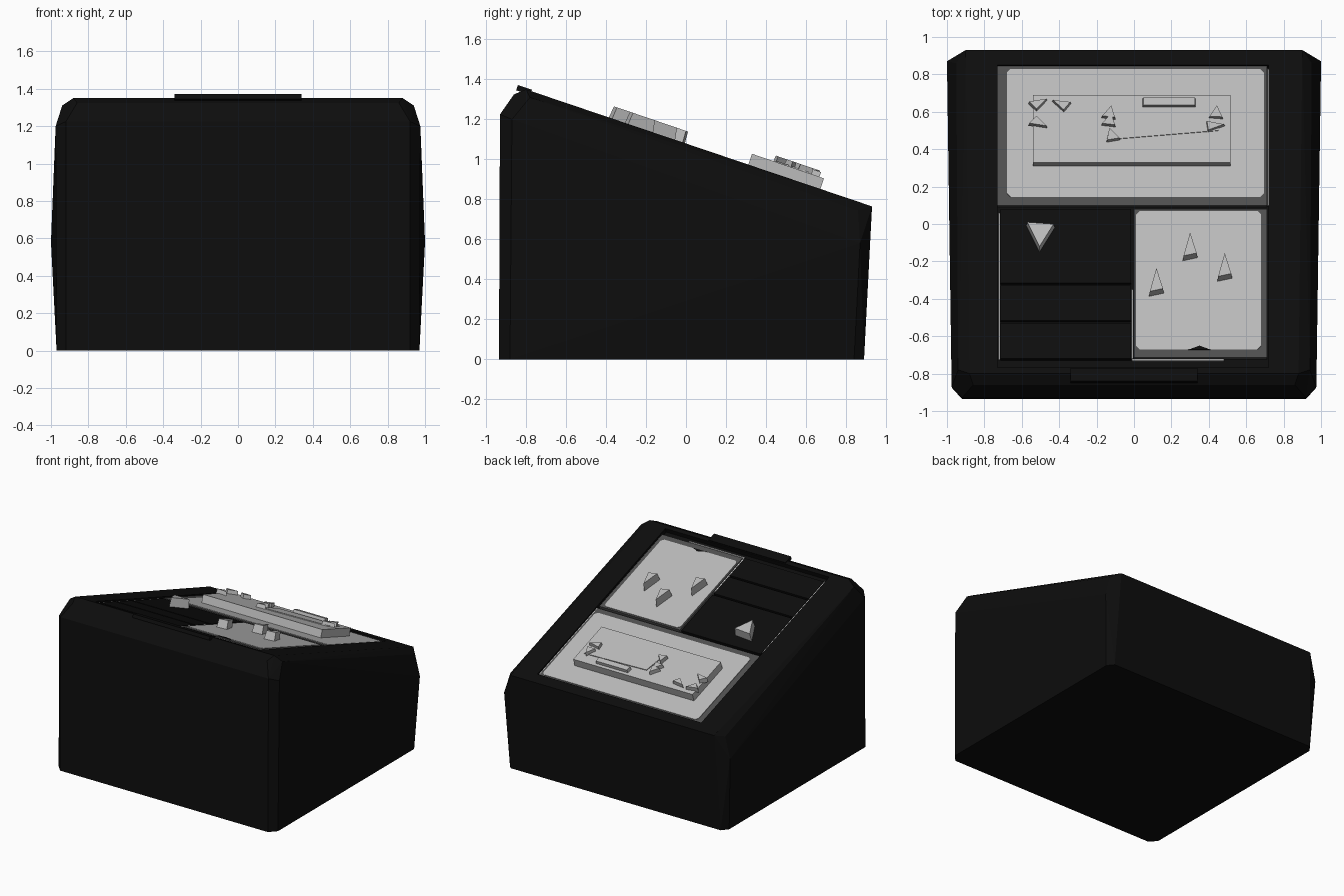
import bpy, bmesh, math

if "Cube" in bpy.data.objects:
    bpy.data.objects.remove(bpy.data.objects["Cube"])

SLOPE = 0.341                      # fall of the sloped top towards the back
L = math.hypot(1, SLOPE)
NY, NZ = SLOPE / L, 1 / L          # normal of the sloped top


def material(name, v):
    m = bpy.data.materials.new(name)
    m.diffuse_color = (v, v, v, 1)
    m.use_nodes = True
    m.node_tree.nodes["Principled BSDF"].inputs["Base Color"].default_value = m.diffuse_color
    return m


BLACK = material("black casing", 0.004)
DARK = material("dark grey trim", 0.08)
LIGHT = material("light grey panel", 0.50)
WHITE = material("white seam", 0.95)


def finish(name, bm, mat):
    bmesh.ops.recalc_face_normals(bm, faces=bm.faces)
    me = bpy.data.meshes.new(name)
    bm.to_mesh(me)
    bm.free()
    me.materials.append(mat)
    ob = bpy.data.objects.new(name, me)
    bpy.context.collection.objects.link(ob)
    return ob


def prism(name, pts, n0, n1, mat, base=1.0):
    """Outline seen from above, raised along the slope normal from n0 to n1."""
    bm = bmesh.new()
    cx = sum(p[0] for p in pts) / len(pts)
    cy = sum(p[1] for p in pts) / len(pts)
    rings = []
    for n, s in ((n0, base), (n1, 1.0)):
        ring = []
        for x, y in pts:
            px, py = cx + (x - cx) * s, cy + (y - cy) * s - NY * n1
            ring.append(bm.verts.new((px, py + NY * n, 1.077 - SLOPE * py + NZ * n)))
        rings.append(ring)
    lo, hi = rings
    bm.faces.new(lo)
    bm.faces.new(hi)
    for i in range(len(pts)):
        j = (i + 1) % len(pts)
        bm.faces.new((lo[i], lo[j], hi[j], hi[i]))
    return finish(name, bm, mat)


def rect(x0, x1, y0, y1, c=0.0):
    if not c:
        return [(x0, y0), (x1, y0), (x1, y1), (x0, y1)]
    return [(x0 + c, y0), (x1 - c, y0), (x1, y0 + c), (x1, y1 - c),
            (x1 - c, y1), (x0 + c, y1), (x0, y1 - c), (x0, y0 + c)]


# casing: mirrored corner points wrapped in a hull
half = [(.92, -.935, 0), (.97, -.88, 0), (.97, .84, 0), (.93, .89, 0),
        (1.0, .87, .58), (.93, .91, .6),
        (.90, .93, .765), (.95, .86, .745),
        (.975, -.87, 1.2), (.92, -.93, 1.225),
        (.88, -.80, 1.35), (.94, -.78, 1.31), (.86, -.86, 1.325)]
bm = bmesh.new()
for x, y, z in half:
    for s in (-1, 1):
        bm.verts.new((s * x, y, z))
bmesh.ops.convex_hull(bm, input=bm.verts)
bmesh.ops.dissolve_limit(bm, angle_limit=0.02, verts=bm.verts, edges=bm.edges)
casing = finish("casing", bm, BLACK)

# shallow pocket for the control panels
cutter = prism("pocket_cutter", rect(-.73, .72, -.735, .88), -.035, .1, BLACK)
cutter.hide_render = True
cutter.hide_viewport = True
mod = casing.modifiers.new("pocket", 'BOOLEAN')
mod.object = cutter
mod.solver = 'EXACT'

# raised middle of the front rim
prism("front_rim_bar", rect(-.34, .34, -.84, -.77), -.02, .008, BLACK)

# upper display panel
prism("display_frame", rect(-.73, .712, .10, .87), -.037, -.006, DARK)
prism("display_face", rect(-.68, .695, .145, .83, .02), -.007, -.002, LIGHT)
prism("display_block", rect(-.54, .515, .33, .69), -.01, .06, LIGHT)

# lower right panel
prism("dial_frame", rect(0, .712, -.715, .08), -.037, -.006, DARK)
prism("dial_face", rect(.01, .68, -.67, .07, .02), -.007, -.002, LIGHT)
prism("dial_notch", [(.29, -.672), (.41, -.672), (.35, -.65)], -.006, -.001, BLACK)

# lower left black panels
for i, (y0, y1) in enumerate(((-.315, .08), (-.515, -.33), (-.72, -.53))):
    prism(f"button_panel_{i + 1}", rect(-.715, -.015, y0, y1), -.037, -.006, BLACK)

# pale seams beside the panels
prism("left_seam", rect(-.724, -.717, -.725, .06), -.02, -.008, WHITE)
prism("right_seam", rect(.713, .719, .10, .83), -.02, -.008, WHITE)
prism("middle_seam", rect(-.013, -.005, -.72, -.35), -.02, -.008, WHITE)
prism("front_seam", rect(-.01, .48, -.73, -.722), -.02, -.008, WHITE)

# pointed knobs
for i, (x, y) in enumerate(((.30, -.11), (.12, -.30), (.485, -.22))):
    prism(f"pointer_knob_{i + 1}",
          [(x - .035, y - .06), (x + .035, y - .045), (x, y + .065)],
          -.01, .062, LIGHT, 1.15)
prism("large_pointer", [(-.57, .01), (-.43, .0), (-.505, -.12)], -.01, .062, LIGHT, 1.1)

# raised shapes on the display block
prism("long_slab", [(-.10, .455), (.45, .50), (.47, .615), (-.07, .60)], .05, .066, LIGHT)
prism("short_bar", rect(.05, .325, .635, .675), .05, .085, LIGHT, 1.05)
chips = [(-.51, .65, .6), (-.51, .545, -.6), (-.39, .645, 2.6),
         (-.13, .60, 1.4), (-.13, .56, 1.4), (-.12, .48, 1.8), (.44, .60, 1.5), (.43, .53, .1)]
for i, (x, y, a) in enumerate(chips):
    tri = [(x + .05 * math.cos(a + t), y + .035 * math.sin(a + t))
           for t in (0, 2.4, 3.9)]
    prism(f"chip_{i + 1}", tri, .05, .09, LIGHT, 1.15)
